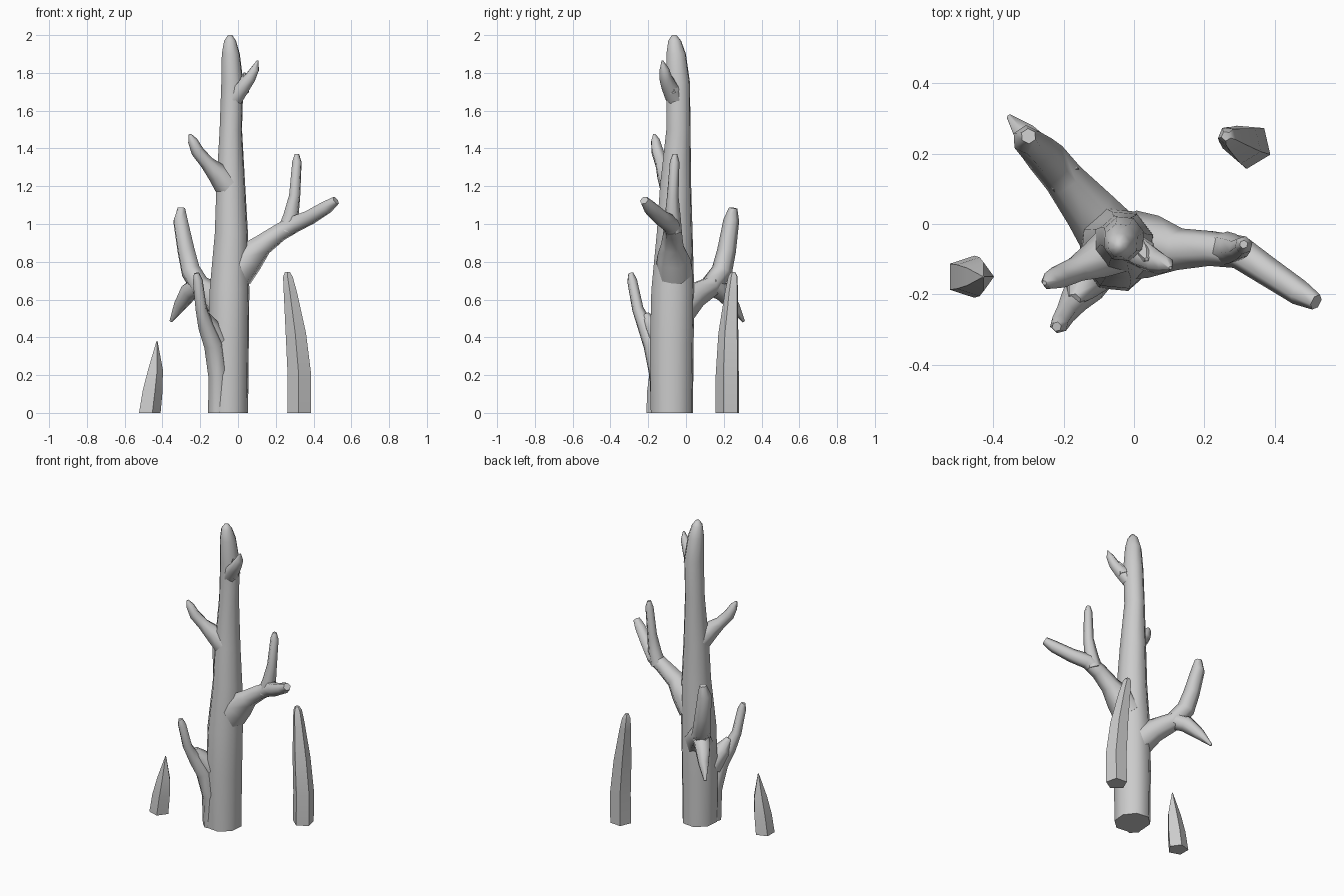
import bpy, bmesh, math
from mathutils import Vector


def tube(name, pts, sides=6, flat=False, squash=1.0, turn=0.3):
    """Sweep a tapering polygon along (x, y, z, radius) points."""
    bm = bmesh.new()
    centres = [Vector(p[:3]) for p in pts]
    ref = Vector((1, 0, 0))
    rings = []
    for i, c in enumerate(centres):
        t = (centres[min(i + 1, len(pts) - 1)] - centres[max(i - 1, 0)]).normalized()
        if flat or (i == 0 and c.z == 0):
            t = Vector((0, 0, 1))
        u = (ref - t * ref.dot(t)).normalized()
        v = t.cross(u)
        ref = u
        ring = []
        for k in range(sides):
            a = turn + 2 * math.pi * k / sides
            r = pts[i][3]
            ring.append(bm.verts.new(c + u * r * math.cos(a) + v * r * squash * math.sin(a)))
        rings.append(ring)
    for a, b in zip(rings, rings[1:]):
        for k in range(sides):
            n = (k + 1) % sides
            bm.faces.new((a[k], a[n], b[n], b[k]))
    bm.faces.new(rings[0][::-1])
    bm.faces.new(rings[-1])
    bmesh.ops.recalc_face_normals(bm, faces=bm.faces[:])
    mesh = bpy.data.meshes.new(name)
    bm.to_mesh(mesh)
    bm.free()
    ob = bpy.data.objects.new(name, mesh)
    bpy.context.collection.objects.link(ob)
    bpy.ops.object.select_all(action='DESELECT')
    bpy.context.view_layer.objects.active = ob
    ob.select_set(True)
    bpy.ops.object.shade_smooth_by_angle(angle=math.radians(62))
    return ob


# Main trunk, slightly bent and tapering
tube("trunk", [
    (-.05, -.075, 0, .108), (-.05, -.075, .35, .112), (-.045, -.07, .65, .11),
    (-.035, -.06, .95, .092), (-.038, -.055, 1.2, .08), (-.038, -.04, 1.5, .062),
    (-.03, -.042, 1.75, .061), (-.038, -.052, 1.9, .05), (-.042, -.06, 1.97, .033),
    (-.042, -.062, 2.0, .012)], sides=8, flat=True, squash=1.08)

# Right fork: outer limb and upright shoot
tube("right_limb", [
    (-.01, -.06, .74, .10), (.055, -.065, .82, .09), (.13, -.072, .89, .06),
    (.22, -.07, .955, .05), (.30, -.08, 1.0, .048), (.38, -.135, 1.035, .042),
    (.47, -.195, 1.09, .037), (.518, -.222, 1.125, .024)])
tube("right_shoot", [
    (.255, -.07, .96, .05), (.28, -.07, 1.04, .043), (.30, -.07, 1.15, .031),
    (.312, -.06, 1.33, .026), (.312, -.058, 1.37, .012)])

# Back left fork: upright shoot and drooping spike
tube("back_left_limb", [
    (-.07, -.03, .55, .09), (-.125, .04, .62, .075), (-.20, .13, .67, .058),
    (-.25, .19, .75, .056), (-.275, .215, .86, .05), (-.305, .24, 1.02, .042),
    (-.30, .25, 1.085, .022)])
tube("drooping_spike", [
    (-.19, .12, .68, .055), (-.255, .19, .645, .053), (-.305, .25, .57, .036),
    (-.355, .305, .485, .008)])

# Low front left branch, growing out of a root ridge
tube("front_root", [
    (-.105, -.13, 0, .055), (-.105, -.14, .2, .055), (-.13, -.175, .36, .052),
    (-.17, -.215, .46, .043), (-.195, -.255, .55, .031), (-.213, -.285, .70, .027),
    (-.22, -.292, .74, .014)])
tube("front_spur", [
    (-.10, -.12, .36, .07), (-.15, -.175, .46, .05), (-.17, -.215, .52, .02)])

# Upper twigs
tube("left_twig", [
    (-.05, -.07, 1.20, .075), (-.11, -.105, 1.27, .056), (-.165, -.13, 1.325, .037),
    (-.215, -.152, 1.385, .034), (-.24, -.162, 1.44, .026), (-.255, -.168, 1.475, .007)])
tube("top_twig", [
    (-.015, -.06, 1.67, .05), (.03, -.09, 1.73, .042), (.065, -.108, 1.775, .034),
    (.09, -.115, 1.82, .025), (.104, -.125, 1.865, .005)])
tube("top_bud", [
    (.02, -.07, 1.70, .04), (.035, -.09, 1.77, .022), (.036, -.10, 1.80, .006)], sides=5)

# Two free standing stakes
tube("right_stake", [
    (.325, .223, 0, .066), (.327, .223, .2, .066), (.308, .228, .42, .057),
    (.278, .243, .64, .037), (.265, .25, .72, .027), (.262, .25, .745, .014)],
    sides=5, flat=True, turn=-.4)
tube("left_stake", [
    (-.473, -.15, 0, .063), (-.457, -.15, .12, .058), (-.441, -.15, .23, .043),
    (-.429, -.15, .38, .003)], sides=5, flat=True, turn=0)
